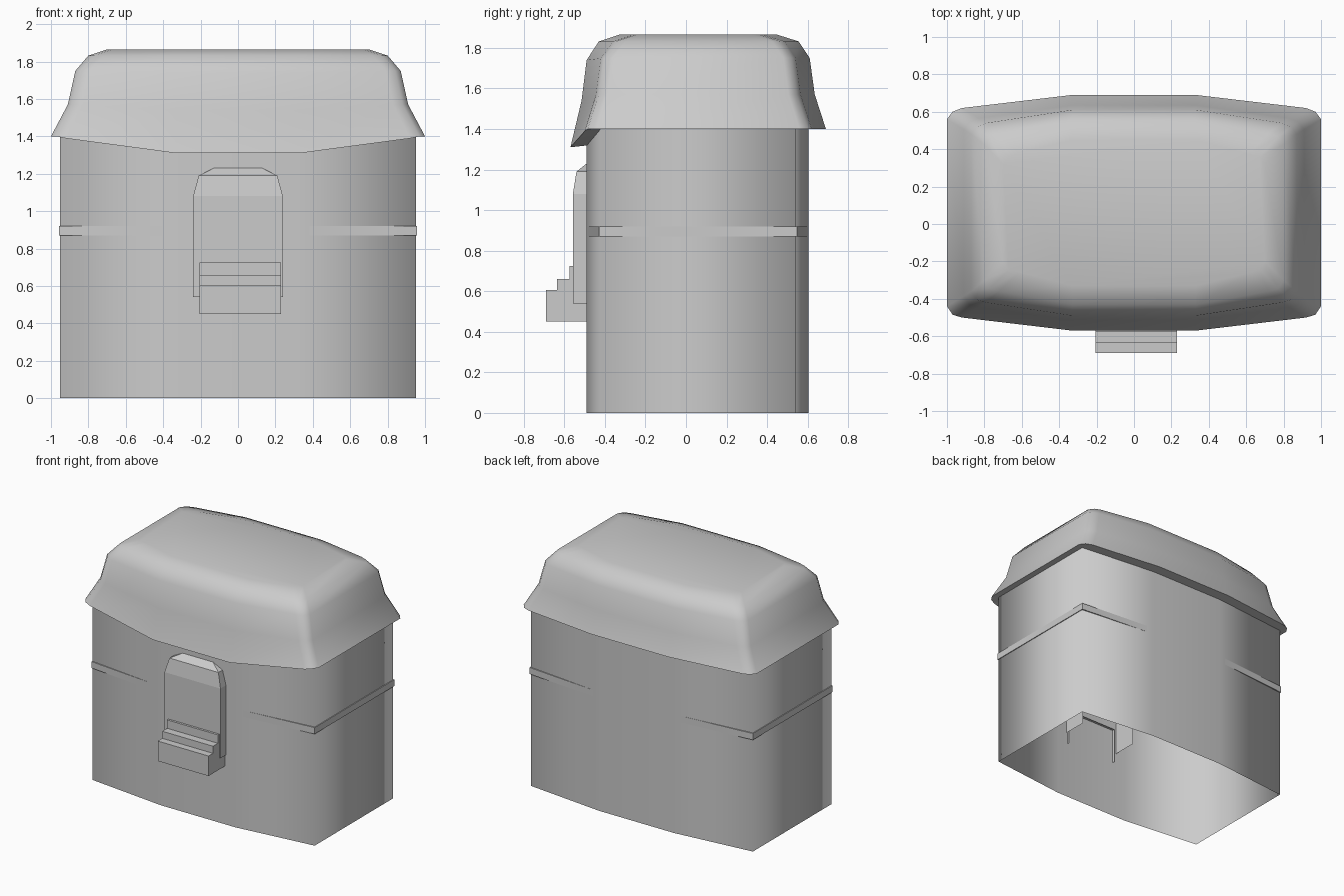
import bpy

if "Cube" in bpy.data.objects:
    bpy.data.objects.remove(bpy.data.objects["Cube"])


def make(name, verts, faces, smooth=False):
    me = bpy.data.meshes.new(name)
    me.from_pydata(verts, [], faces)
    me.polygons.foreach_set("use_smooth", [smooth] * len(me.polygons))
    ob = bpy.data.objects.new(name, me)
    bpy.context.collection.objects.link(ob)
    return ob


def loft(rings, closed=True):
    """Join equal-length point rings with quads."""
    n = len(rings[0])
    verts = [p for r in rings for p in r]
    faces = []
    for k in range(len(rings) - 1):
        for i in range(n if closed else n - 1):
            j = (i + 1) % n
            faces.append((k * n + i, k * n + j, (k + 1) * n + j, (k + 1) * n + i))
    return verts, faces


def mirrored(right):
    """Right half, front to back, completed with its mirror image."""
    return right + [(-x, y, z) for x, y, z in reversed(right)]


# Walls: bowed front and back, open at the bottom
def wall_ring(z, corner=0.0):
    c = corner
    return mirrored([(.32, -.49, z), (.952 + c, -.42 - c, z),
                     (.952 + c, .54 + c, z), (.32, .605, z)])


make("walls", *loft([wall_ring(0), wall_ring(1.4)]), smooth=True)


# Belt: thin strip round the walls, standing proud only near the corners
def belt_ring(z, out):
    o = out
    return mirrored([(.32, -.489, z), (.85, -.431 - o, z), (.95 + o, -.42 - o, z),
                     (.95 + o, -.31, z), (.95 + o, .43, z), (.95 + o, .54 + o, z),
                     (.85, .551 + o, z), (.32, .604, z)])


make("belt", *loft([belt_ring(.87, -.01), belt_ring(.87, .008),
                    belt_ring(.92, .008), belt_ring(.92, -.01)]))


# Roof: stacked rings, drooping eave at the front
def roof_ring(hx, yf, yb, z, zf, mid=.33):
    zc = z + (zf - z) * .12
    return mirrored([(mid, yf, zf), (hx - .08, yf + .07, zc), (hx - .03, yf + .085, z),
                     (hx, yf + .13, z), (hx, yb - .13, z), (hx - .03, yb - .09, z),
                     (hx - .08, yb - .07, z), (mid, yb, z)])


rows = [(.94, -.48, .595, 1.4, 1.32),      # underside, tucked into the walls
        (1.0, -.57, .69, 1.4, 1.31),       # eave edge
        (.91, -.515, .635, 1.57, 1.54),
        (.87, -.49, .61, 1.75, 1.74),
        (.80, -.43, .555, 1.832, 1.832),
        (.70, -.33, .45, 1.865, 1.865)]
verts, faces = loft([roof_ring(*r) for r in rows])
faces.append(tuple(range(len(verts) - 16, len(verts))))
make("roof", verts, faces, smooth=True)
bpy.context.view_layer.objects.active = bpy.data.objects["roof"]
bpy.data.objects["roof"].select_set(True)
bpy.ops.object.shade_smooth_by_angle(angle=1.2)

# Door: arched shell with a sloped top, running back through the wall
door_rows = [(.24, -.558, .54), (.24, -.558, 1.08), (.21, -.54, 1.19), (.13, -.49, 1.23)]
rings = [[(-w, -.3, z), (-w, y, z), (w, y, z), (w, -.3, z)] for w, y, z in door_rows]
verts, faces = loft(rings, closed=False)
n = len(verts)
faces.append((n - 4, n - 3, n - 2, n - 1))
make("door", verts, faces)

# Steps: stepped profile with side cheeks, open underneath
prof = [(-.69, .45), (-.69, .605), (-.635, .605), (-.635, .66),
        (-.575, .66), (-.575, .725), (-.47, .725), (-.47, .45)]
sides = [[(x, y, z) for y, z in prof] for x in (-.205, .23)]
verts, faces = loft([s for s in sides], closed=False)
faces = faces[:-1] + [tuple(range(7, -1, -1)), tuple(range(8, 16))]
make("front_steps", verts, faces)

# Make all surfaces face outwards
import bmesh
for ob in bpy.data.objects:
    bm = bmesh.new()
    bm.from_mesh(ob.data)
    bmesh.ops.recalc_face_normals(bm, faces=bm.faces)
    bm.to_mesh(ob.data)
    bm.free()
